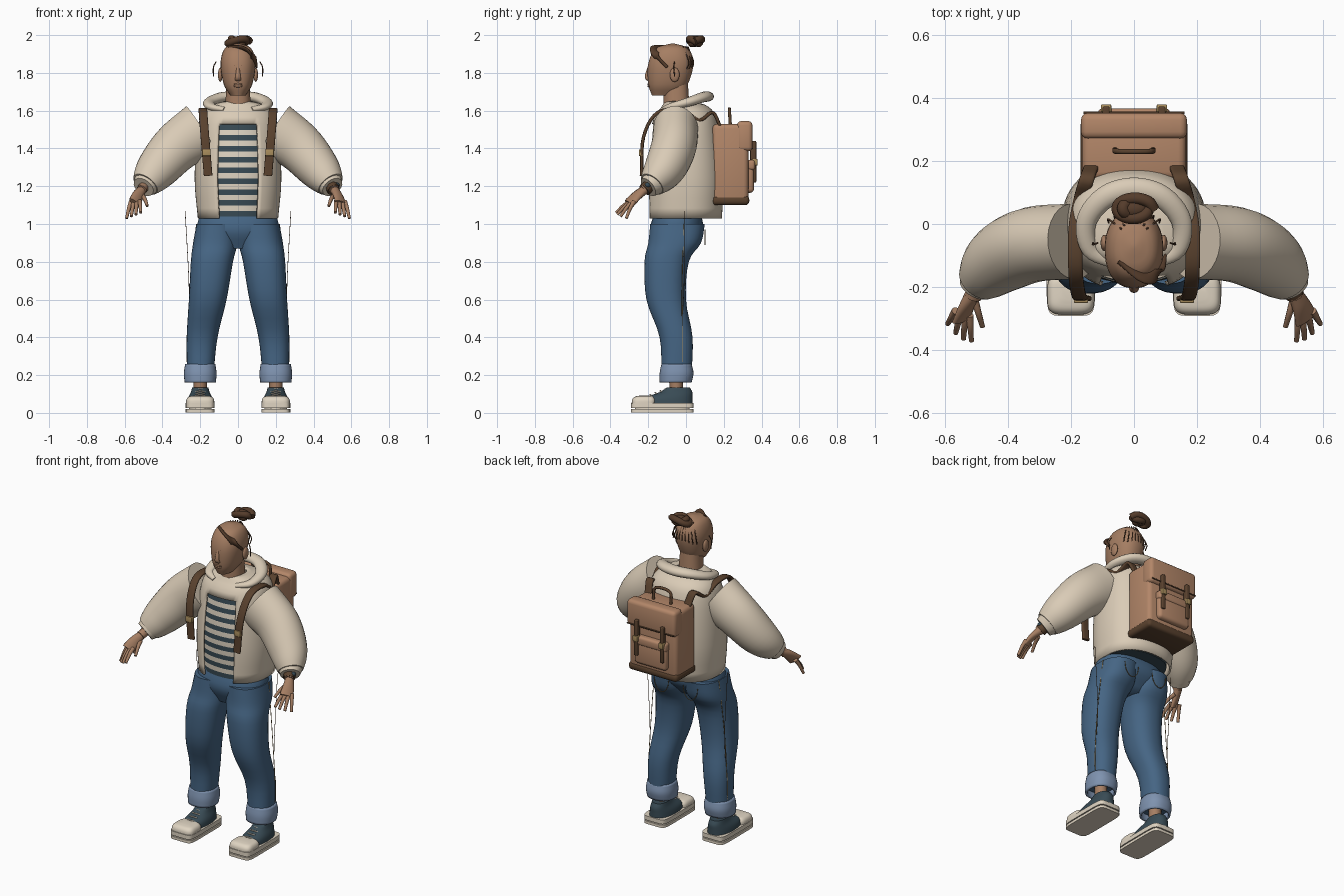
import bpy, bmesh, math
from mathutils import Vector

default_cube = bpy.data.objects.get("Cube")
if default_cube:
    bpy.data.objects.remove(default_cube, do_unlink=True)


def material(name, red, green, blue):
    mat = bpy.data.materials.new(name)
    mat.use_nodes = True
    color = (red, green, blue, 1)
    mat.diffuse_color = color
    mat.node_tree.nodes["Principled BSDF"].inputs["Base Color"].default_value = color
    return mat


SKIN = material("skin", .38, .21, .125)
HAIR = material("hair brown", .09, .045, .024)
CREAM = material("cream cloth", .7, .6, .47)
WHITE = material("shoe white", .74, .66, .54)
DENIM = material("blue denim", .06, .13, .23)
LIGHT_DENIM = material("light denim", .21, .29, .43)
TEAL = material("dark teal", .04, .07, .09)
TAN = material("tan leather", .45, .24, .14)
LEATHER = material("dark leather", .1, .053, .027)
BRASS = material("brass", .4, .27, .11)


def finish(name, bm, *materials):
    bmesh.ops.recalc_face_normals(bm, faces=bm.faces)
    mesh = bpy.data.meshes.new(name)
    bm.to_mesh(mesh)
    bm.free()
    for mat in materials:
        mesh.materials.append(mat)
    ob = bpy.data.objects.new(name, mesh)
    bpy.context.collection.objects.link(ob)
    bpy.ops.object.select_all(action='DESELECT')
    ob.select_set(True)
    bpy.context.view_layer.objects.active = ob
    bpy.ops.object.shade_smooth_by_angle(angle=math.radians(50))
    return ob


def smooth_path(keys, steps):
    """Smooth curve through tuples of numbers, running straight on at both ends."""
    def beyond(end, inner):
        return [2 * e - i for e, i in zip(end, inner)]
    padded = [beyond(keys[0], keys[1]), *keys, beyond(keys[-1], keys[-2])]
    path = []
    for before, start, end, after in zip(padded, padded[1:], padded[2:], padded[3:]):
        for step in range(steps):
            t = step / steps
            path.append([b + t / 2 * (c - a + t * (2*a - 5*b + 4*c - d + t * (3*(b - c) + d - a)))
                         for a, b, c, d in zip(before, start, end, after)])
    return path + [list(keys[-1])]


def oval(centre, u, v, sides, power):
    ring = []
    for i in range(sides):
        angle = math.tau * (i + .5) / sides
        x, y = (math.copysign(abs(f(angle)) ** (2 / power), f(angle)) for f in (math.cos, math.sin))
        ring.append(centre + u * x + v * y)
    return ring


def loft(rings, caps):
    bm = bmesh.new()
    loops = [[bm.verts.new(point) for point in ring] for ring in rings]
    for lower, upper in zip(loops, loops[1:]):
        for i in range(len(lower)):
            bm.faces.new((lower[i - 1], lower[i], upper[i], upper[i - 1]))
    if caps:
        bm.faces.new(loops[0])
        bm.faces.new(loops[-1])
    return bm


def level_loft(keys, s=1, steps=4, sides=32, power=2.3, caps=True):
    """Level rings; each key is height, centre x, half width, front y, back y."""
    return loft([oval(Vector((s * x, (front + back) / 2, z)), Vector((half, 0, 0)),
                      Vector((0, (back - front) / 2, 0)), sides, power)
                 for z, x, half, front, back in smooth_path(keys, steps)], caps)


def body(name, keys, mat, s=1, **options):
    return finish(name, level_loft(keys, s, **options), mat)


def tube(name, keys, mat, width, depth, s=1, across=(0, 1, 0), sides=16, power=2):
    """Swept oval; width and depth are functions of the way along the path."""
    points = [Vector((s * x, y, z)) for x, y, z in smooth_path(keys, 5)]
    last, rings = len(points) - 1, []
    for i, point in enumerate(points):
        along = (points[min(i + 1, last)] - points[max(i - 1, 0)]).normalized()
        u = Vector(across)
        u = (u - along * u.dot(along)).normalized()
        rings.append(oval(point, u * width(i / last), along.cross(u) * depth(i / last), sides, power))
    return finish(name, loft(rings, True), mat)


def cord(name, keys, mat, radius, s=1, across=(.3, .9, .2)):
    return tube(name, keys, mat, lambda t: radius, lambda t: radius, s, across, sides=8)


def box(name, mat, x, y, z, bevel):
    bm = bmesh.new()
    bmesh.ops.create_cube(bm, size=1)
    for vert in bm.verts:
        vert.co = [(low + high) / 2 + c * (high - low) for c, (low, high) in zip(vert.co, (x, y, z))]
    bmesh.ops.bevel(bm, geom=bm.edges[:], offset=bevel, segments=3, affect='EDGES', profile=.5)
    return finish(name, bm, mat)


def ball(name, mat, centre, radii):
    bm = bmesh.new()
    bmesh.ops.create_uvsphere(bm, u_segments=16, v_segments=10, radius=1)
    for vert in bm.verts:
        vert.co = [c + r * d for c, r, d in zip(centre, radii, vert.co)]
    return finish(name, bm, mat)


def thicken(ob):
    modifier = ob.modifiers.new("thickness", 'SOLIDIFY')
    modifier.thickness, modifier.offset = .012, -1


# Head, neck and face
body("head", [(1.68, 0, .04, -.18, -.04), (1.74, 0, .076, -.2, .01), (1.85, 0, .093, -.2, .04),
              (1.93, 0, .07, -.16, .01), (1.955, 0, .01, -.08, -.06)], SKIN)
body("neck", [(1.6, 0, .07, -.12, .02), (1.75, 0, .06, -.12, .01)], SKIN)
tube("nose", [(0, -.19, 1.84), (0, -.208, 1.78), (0, -.19, 1.76)], SKIN,
     lambda t: .008 + .012 * t, lambda t: .01, across=(1, 0, 0))
for z in (1.73, 1.74):
    ball("lip", SKIN, (0, -.194, z), (.025, .01, .007))

# Fringe, nape strands and coiled bun
tube("fringe", [(-.05, -.12, 1.94), (.03, -.17, 1.93), (.075, -.155, 1.89), (.1, -.1, 1.83)], HAIR,
     lambda t: .004 + .018 * math.sin(math.pi * t), lambda t: .008, across=(-.5, -.6, .6))
for i in range(-4, 5):
    x = i * .02
    y = .04 - 4 * x * x
    cord("nape_strand", [(x, y - .01, 1.82), (x, y, 1.86), (x / 2, y - .03, 1.94)], HAIR, .003)
coil = []
for i in range(19):
    angle, radius = i * math.tau / 9, .062 - i * .002
    coil.append((radius * math.cos(angle), .047 + .6 * radius * math.sin(angle),
                 1.968 + .012 * math.sin(angle * 1.5)))
cord("hair_bun", coil, HAIR, .02, across=(0, 0, 1))
ball("hair_bun_core", HAIR, (0, .047, 1.968), (.045, .03, .026))

# Striped shirt
stripes, hem, neckline = 18, 1.04, 1.556
bm = level_loft([(hem, 0, .19, -.18, .16), ((hem + neckline) / 2, 0, .2, -.19, .16),
                 (neckline, 0, .17, -.165, .14)], steps=stripes // 2)
for face in bm.faces:
    height = (face.calc_center_median().z - hem) / (neckline - hem)
    face.material_index = int(height * stripes) % 2
finish("striped_shirt", bm, TEAL, WHITE)

# Jacket shell, opened along its front columns
columns = 64
bm = level_loft([(1.03, 0, .213, -.21, .19), (1.25, 0, .23, -.21, .2), (1.53, 0, .21, -.18, .17),
                 (1.62, 0, .16, -.13, .12), (1.65, 0, .07, -.11, .03)], sides=columns, caps=False)
bm.faces.index_update()
opening = [face for face in bm.faces if abs(face.index % columns - columns * 3 // 4) <= 4
           and face.calc_center_median().z < 1.53]
bmesh.ops.delete(bm, geom=opening, context='FACES')
thicken(finish("jacket", bm, CREAM))
half_collar = [(.07, -.12, 1.605), (.14, -.08, 1.62), (.15, .01, 1.645), (.09, .085, 1.67)]
tube("collar", half_collar + [(0, .11, 1.675)] + [(-x, y, z) for x, y, z in reversed(half_collar)], CREAM,
     lambda t: .014 + .014 * math.sin(math.pi * t), lambda t: .02 + .018 * math.sin(math.pi * t),
     across=(0, 0, 1))

# Jeans hips
body("jeans_hips", [(1.08, 0, .19, -.16, .07), (.97, 0, .215, -.19, .09), (.87, 0, .12, -.15, .01)], DENIM)

for s, side in ((1, "left_"), (-1, "right_")):
    # Ear, brow, eye and loose lock
    ball(side + "ear", SKIN, (s * .094, -.06, 1.79), (.012, .026, .038))
    for name, z in (("eyebrow", 1.84), ("eye", 1.813)):
        cord(side + name, [(.018, -.196, z), (.04, -.187, z + .004), (.06, -.168, z)], HAIR, .004, s)
    cord(side + "loose_lock", [(.115, -.06, 1.86), (.13, -.065, 1.83), (.13, -.06, 1.78)], HAIR, .003, s)

    # Puffy sleeve and cuff
    tube(side + "sleeve", [(.19, -.055, 1.5), (.32, -.065, 1.41), (.42, -.11, 1.3), (.49, -.18, 1.21)], CREAM,
         lambda t: .12 - .05 * t ** 4, lambda t: .15 - .05 * t - .025 * t ** 6, s, sides=28)
    tube(side + "sleeve_cuff", [(.48, -.17, 1.22), (.5, -.2, 1.195)], CREAM,
         lambda t: .07 - .015 * t, lambda t: .075 - .015 * t, s)

    # Hand with a fan of fingers
    cord(side + "wrist", [(.49, -.18, 1.21), (.51, -.23, 1.18)], SKIN, .028, s)
    tube(side + "palm", [(.51, -.22, 1.18), (.53, -.26, 1.15), (.545, -.3, 1.11)], SKIN,
         lambda t: .024 + .017 * t, lambda t: .024 - .01 * t, s, across=(.6, .4, -.3))
    fingers = [("thumb", (.505, -.24, 1.15), (.48, -.325, 1.095))]
    for i, name in enumerate(("index", "middle", "ring", "little")):
        fingers.append((name, (.52 + i * .015, -.29 + i * .005, 1.12),
                        (.515 + i * .025, -.37 + i * i * .006, 1.06 - i * .01)))
    for name, base, tip in fingers:
        knuckle = (Vector(base) + Vector(tip)) / 2 + Vector((0, 0, .008))
        tube(side + name + "_finger", [base, tuple(knuckle), tip], SKIN,
             lambda t: .013 - .005 * t, lambda t: .013 - .005 * t, s, across=(1, 0, 0), sides=8)

    # Jeans leg, rolled cuff and stitching
    body(side + "jeans_leg", [(1, .11, .11, -.19, .1), (.9, .12, .118, -.2, .08), (.8, .138, .112, -.22, .015),
                              (.6, .16, .1, -.21, 0), (.4, .19, .082, -.14, .035), (.2, .2, .07, -.13, .03)],
         DENIM, s)
    thicken(body(side + "jeans_cuff", [(.16, .2, .083, -.14, .03), (.21, .2, .087, -.14, .04),
                                       (.26, .2, .08, -.13, .03)], LIGHT_DENIM, s, caps=False))
    cord(side + "side_stitch", [(.22, -.01, 1), (.25, -.02, .7), (.27, -.02, .4), (.27, -.02, .27)],
         BRASS, .002, s)
    cord(side + "side_thread", [(.28, -.01, 1.07), (.26, -.01, .7), (.26, -.02, .5)], LEATHER, .0015, s)
    curve = [math.pi * i / 6 for i in range(7)]
    cord(side + "back_pocket_stitch", [(.1 + .05 * math.cos(a), .1, .97 - .08 * math.sin(a)) for a in curve],
         BRASS, .002, s)

    # Sneaker
    cord(side + "ankle", [(.2, -.05, .08), (.2, -.055, .22)], SKIN, .036, s)
    for name, low, high in (("outsole", .003, .02), ("midsole", .026, .052)):
        body(side + name, [(z, .2, .077, -.291, .04) for z in (low, high)], WHITE, s, steps=1, power=7)
    body(side + "sole_core", [(.01, .2, .06, -.27, .02), (.04, .2, .06, -.27, .02)], WHITE, s)
    body(side + "toe_cap", [(.045, .2, .075, -.288, -.16), (.07, .2, .073, -.285, -.16),
                            (.086, .2, .06, -.27, -.17), (.092, .2, .03, -.24, -.18)], WHITE, s, power=4)
    body(side + "shoe_upper", [(.045, .2, .07, -.22, .035), (.08, .2, .064, -.215, .035),
                               (.11, .2, .05, -.14, .034), (.135, .2, .043, -.1, .02)], TEAL, s)
    for i in range(4):
        y, z = -.19 + i * .027, .094 + i * .01
        cord(side + "lace", [(.175, y + .01, z - .004), (.2, y, z + .003), (.225, y + .01, z - .004)],
             WHITE, .004, s)

    # Shoulder strap and buckle
    tube(side + "shoulder_strap", [(.135, .18, 1.52), (.15, .14, 1.59), (.17, .07, 1.55), (.185, -.02, 1.6),
                                   (.185, -.15, 1.59), (.175, -.225, 1.46), (.158, -.236, 1.255)], LEATHER,
         lambda t: .023, lambda t: .009, s, across=(1, 0, 0), power=4)
    box(side + "strap_buckle", BRASS, sorted((s * .145, s * .19)), (-.25, -.226), (1.36, 1.395), .004)

    # Backpack closure strap and buckle
    box(side + "closure_strap", LEATHER, sorted((s * .077, s * .1)), (.34, .372), (1.22, 1.44), .005)
    box(side + "closure_buckle", BRASS, sorted((s * .072, s * .105)), (.35, .379), (1.31, 1.345), .004)

# Watch
cord("watch_band", [(.496, -.2, 1.197), (.507, -.22, 1.18)], LEATHER, .035)
ball("watch_face", TEAL, (.522, -.203, 1.205), (.016, .016, .014))

# Backpack
for name, mat, half, depth, height, bevel in (
        ("body", TAN, .165, (.14, .33), (1.11, 1.53), .025),
        ("base", LEATHER, .169, (.137, .335), (1.1, 1.15), .02),
        ("flap", TAN, .168, (.27, .352), (1.385, 1.545), .022),
        ("pocket", TAN, .11, (.3, .36), (1.165, 1.33), .02),
        ("pocket_flap", TAN, .114, (.31, .366), (1.285, 1.34), .015)):
    box("backpack_" + name, mat, (-half, half), depth, height, bevel)
cord("flap_trim", [(-.16, .352, 1.4), (.16, .352, 1.4)], LEATHER, .004)
cord("carry_handle", [(-.06, .235, 1.52), (-.05, .23, 1.6), (.05, .23, 1.6), (.06, .235, 1.52)],
     LEATHER, .009, across=(0, 1, 0))
